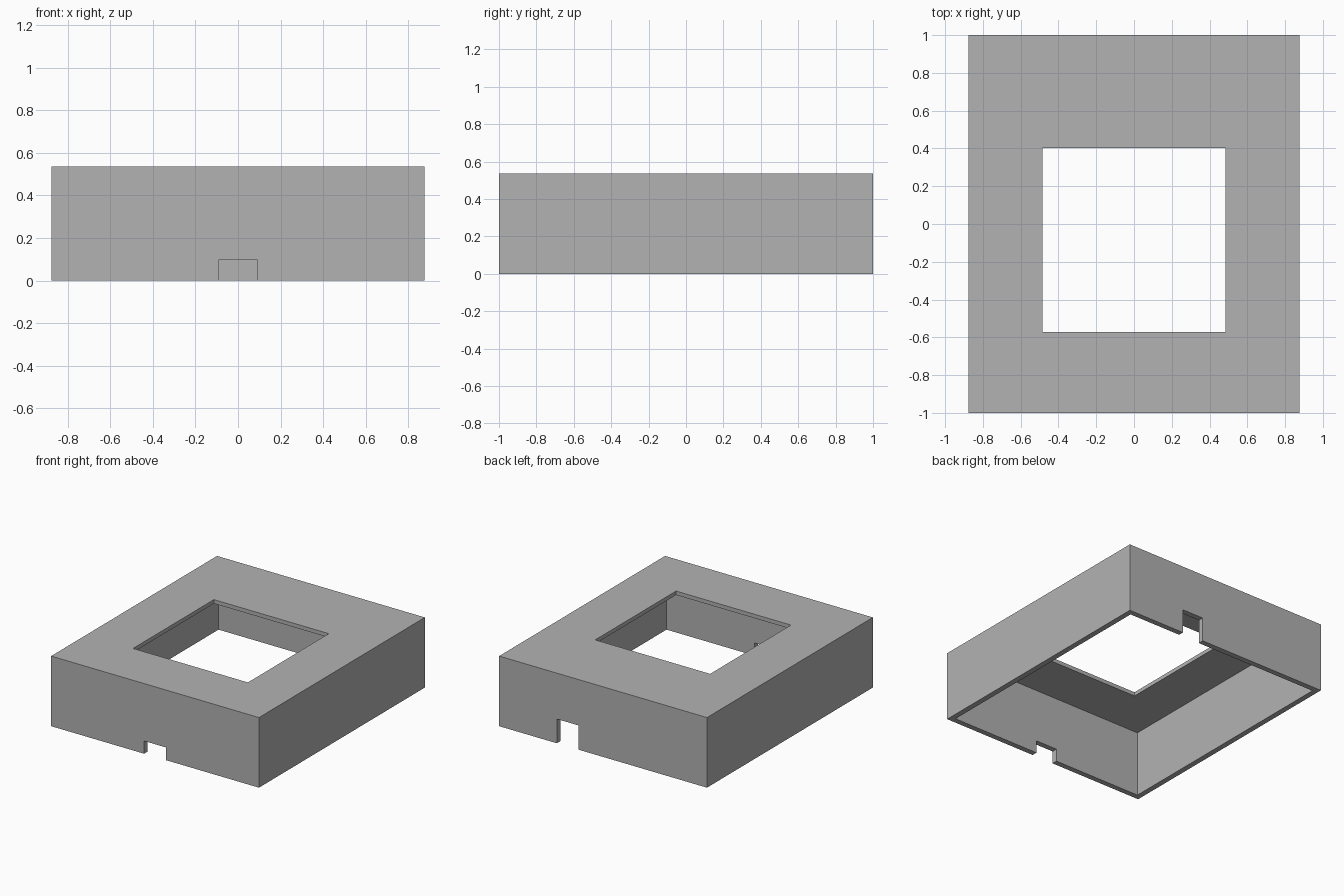
import bpy

if "Cube" in bpy.data.objects:
    bpy.data.objects.remove(bpy.data.objects["Cube"], do_unlink=True)

HALF_X, HALF_Y, HEIGHT = 0.877, 1.0, 0.535
WALL, TOP = 0.042, 0.03
BELOW = -0.2

grey = bpy.data.materials.new("light grey")
grey.use_nodes = True
colour = (0.448, 0.448, 0.448, 1)
grey.diffuse_color = colour
grey.node_tree.nodes["Principled BSDF"].inputs["Base Color"].default_value = colour


def box(name, x, y, z):
    """Box spanning the given (low, high) ranges."""
    spans = (x, y, z)
    bpy.ops.mesh.primitive_cube_add(size=1, location=[sum(s) / 2 for s in spans])
    ob = bpy.context.object
    ob.name = name
    ob.scale = [s[1] - s[0] for s in spans]
    bpy.ops.object.transform_apply(location=True, rotation=False, scale=True)
    ob.data.materials.append(grey)
    return ob


# Outer block
cover = box("cover_shell", (-HALF_X, HALF_X), (-HALF_Y, HALF_Y), (0, HEIGHT))

# Hollow inside, top window and the cable notches in the front and back walls
inner_x, inner_y = HALF_X - WALL, HALF_Y - WALL
cutters = [
    box("hollow", (-inner_x, inner_x), (-inner_y, inner_y), (BELOW, HEIGHT - TOP)),
    box("window", (-0.485, 0.485), (-0.573, 0.402), (0.3, 0.8)),
    box("front_notch", (-0.092, 0.092), (-1.1, -0.9), (BELOW, 0.097)),
    box("back_notch", (0.208, 0.39), (0.9, 1.1), (BELOW, 0.185)),
]
for cutter in cutters:
    cut = cover.modifiers.new(cutter.name, "BOOLEAN")
    cut.operation = "DIFFERENCE"
    cut.solver = "EXACT"
    cut.object = cutter

# Bake the cuts and drop the helpers
bpy.ops.object.select_all(action="DESELECT")
cover.select_set(True)
bpy.context.view_layer.objects.active = cover
for name in [m.name for m in cover.modifiers]:
    bpy.ops.object.modifier_apply(modifier=name)
for cutter in cutters:
    bpy.data.objects.remove(cutter, do_unlink=True)
